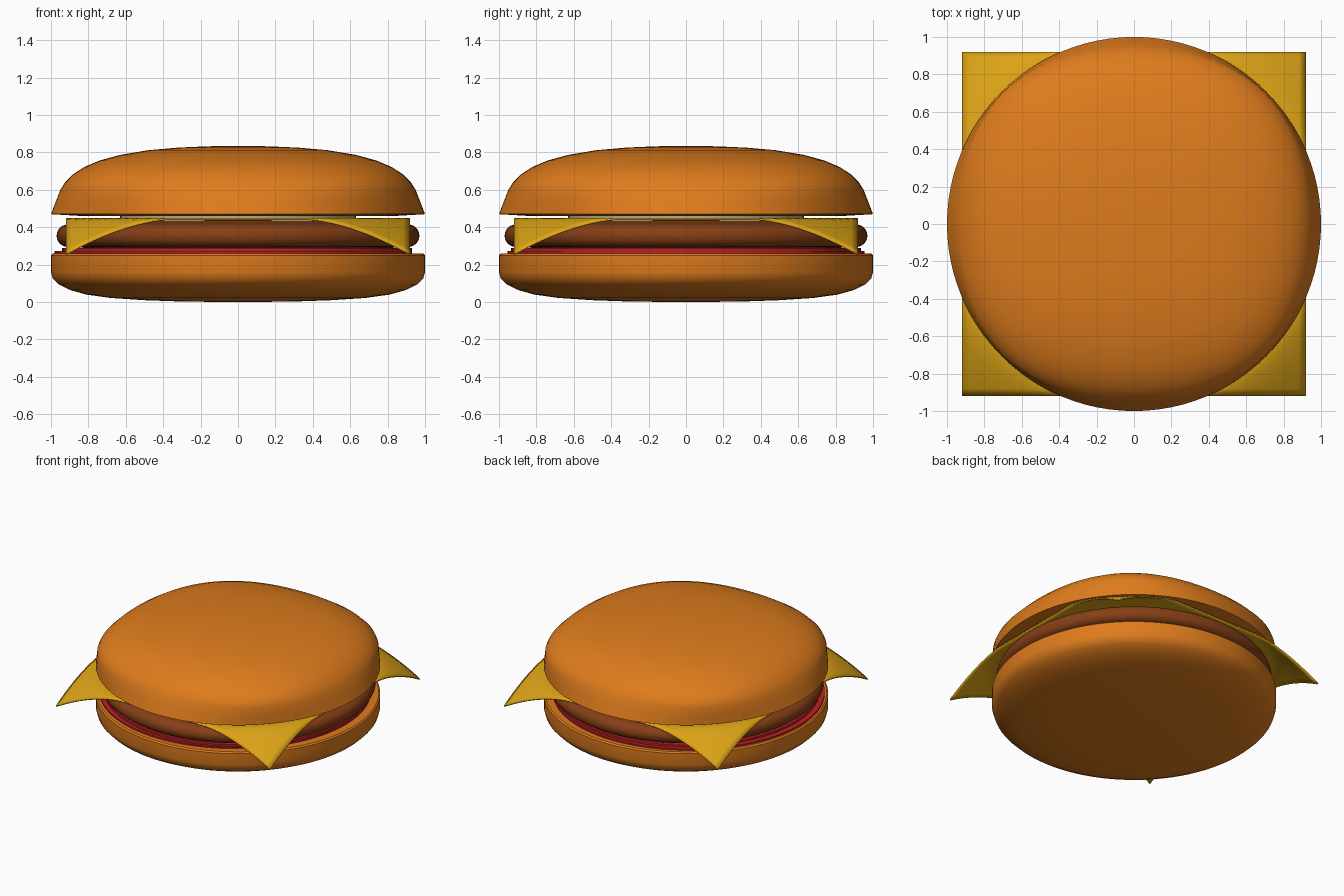
import bpy, bmesh, math

if "Cube" in bpy.data.objects:
    bpy.data.objects.remove(bpy.data.objects["Cube"])

SEG = 96


def material(name, rgb):
    m = bpy.data.materials.new(name)
    m.diffuse_color = (*rgb, 1)
    m.use_nodes = True
    m.node_tree.nodes["Principled BSDF"].inputs["Base Color"].default_value = m.diffuse_color
    return m


def finish(bm, name, mat, angle=40):
    bmesh.ops.recalc_face_normals(bm, faces=bm.faces)
    me = bpy.data.meshes.new(name)
    bm.to_mesh(me)
    bm.free()
    me.materials.append(mat)
    ob = bpy.data.objects.new(name, me)
    bpy.context.collection.objects.link(ob)
    bpy.ops.object.select_all(action='DESELECT')
    ob.select_set(True)
    bpy.context.view_layer.objects.active = ob
    bpy.ops.object.shade_smooth_by_angle(angle=math.radians(angle))
    return ob


def lathe(name, profile, mat, centre=(0, 0), square=None):
    """Revolve (radius, z) points; first and last points lie on the axis.
    square(z) makes a ring fuller on its diagonals."""
    bm = bmesh.new()
    cx, cy = centre
    start = bm.verts.new((cx, cy, profile[0][1]))
    end = bm.verts.new((cx, cy, profile[-1][1]))
    rings = []
    for r, z in profile[1:-1]:
        k = square(z) if square else 0
        ring = []
        for i in range(SEG):
            a = math.tau * i / SEG
            q = r * (1 + k * math.sin(2 * a) ** 2)
            ring.append(bm.verts.new((cx + q * math.cos(a), cy + q * math.sin(a), z)))
        rings.append(ring)
    for i in range(SEG):
        j = (i + 1) % SEG
        bm.faces.new((start, rings[0][i], rings[0][j]))
        bm.faces.new((end, rings[-1][j], rings[-1][i]))
        for lo, hi in zip(rings, rings[1:]):
            bm.faces.new((lo[i], hi[i], hi[j], lo[j]))
    return finish(bm, name, mat)


def disc(name, r, z0, z1, mat, centre=(0, 0)):
    return lathe(name, [(0, z0), (r, z0), (r, z1), (0, z1)], mat, centre)


bread = material("bread", (0.73, 0.20, 0.012))
meat = material("meat", (0.24, 0.05, 0.008))
cheddar = material("cheddar", (0.72, 0.37, 0.008))
red = material("red", (0.50, 0.015, 0.015))
pale = material("pale", (0.45, 0.45, 0.22))

# Bottom bun
lathe("bottom_bun", [(0, 0), (0.3, 0.003), (0.5, 0.01), (0.68, 0.022), (0.81, 0.04),
                     (0.90, 0.065), (0.96, 0.095), (0.99, 0.125), (1.0, 0.16),
                     (1.0, 0.25), (0.99, 0.26), (0, 0.26)], bread)

# Top bun, slightly squarish toward the crown
lathe("top_bun", [(0, 0.46), (0.83, 0.46), (1.0, 0.47), (0.975, 0.535), (0.95, 0.60),
                  (0.925, 0.64), (0.88, 0.685), (0.82, 0.723), (0.74, 0.757),
                  (0.63, 0.787), (0.48, 0.812), (0.32, 0.826), (0.16, 0.833),
                  (0, 0.835)], bread,
      square=lambda z: 0.055 * min(1, max(0, (z - 0.47) / 0.16)))

# Tomato slices
disc("tomato_slice_lower", 0.955, 0.261, 0.272, red, (-0.025, 0))
disc("tomato_slice_upper", 0.935, 0.273, 0.288, red, (-0.005, 0))

# Patty with a rounded rim
rim = [(0.91 + 0.06 * math.cos(a), 0.355 + 0.06 * math.sin(a))
       for a in (math.pi * (i / 12 - 0.5) for i in range(13))]
lathe("patty", [(0, 0.288), (0.80, 0.289)] + rim + [(0.80, 0.436), (0, 0.438)], meat)

# Thin filling above the cheese
disc("onion_slice", 0.63, 0.449, 0.461, pale)

# Cheese slice with drooping corners
bm = bmesh.new()
bmesh.ops.create_grid(bm, x_segments=48, y_segments=48, size=0.92)
for v in bm.verts:
    t = max(0, (math.hypot(v.co.x, v.co.y) - 0.99) / 0.311)
    v.co.z = 0.45 - 0.19 * t ** 1.3
cheese = finish(bm, "cheese_slice", cheddar)
mod = cheese.modifiers.new("thickness", 'SOLIDIFY')
mod.thickness = 0.01
mod.offset = -1
